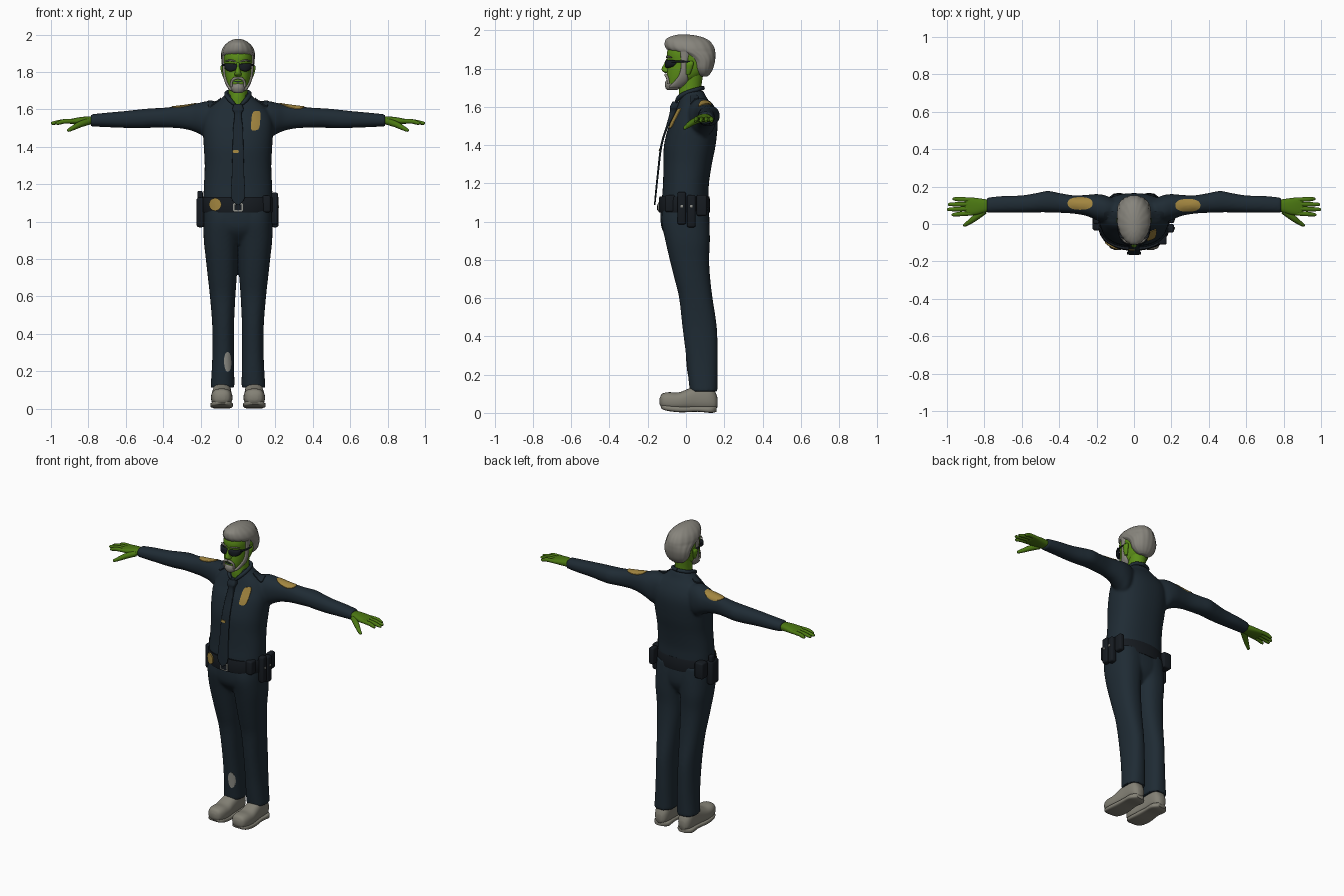
import bpy, bmesh, math
from mathutils import Vector
from mathutils.bvhtree import BVHTree


def mat(name, rgb):
    m = bpy.data.materials.new(name)
    m.diffuse_color = (*rgb, 1)
    return m


NAVY = mat("navy cloth", (0.0135, 0.024, 0.034))
TIE = mat("dark tie cloth", (0.011, 0.019, 0.027))
BLACK = mat("black leather", (0.008, 0.011, 0.015))
SKIN = mat("green skin", (0.105, 0.27, 0.009))
HAND = mat("dark green skin", (0.07, 0.185, 0.006))
HAIR = mat("grey hair", (0.245, 0.235, 0.205))
SHOE = mat("grey shoe", (0.23, 0.22, 0.18))
GOLD = mat("gold", (0.36, 0.235, 0.05))
STEEL = mat("steel", (0.29, 0.29, 0.26))


def finish(name, bm, material):
    bmesh.ops.recalc_face_normals(bm, faces=bm.faces)
    me = bpy.data.meshes.new(name)
    bm.to_mesh(me)
    bm.free()
    me.materials.append(material)
    ob = bpy.data.objects.new(name, me)
    bpy.context.collection.objects.link(ob)
    return ob


def skin_rings(name, rings, material):
    bm = bmesh.new()
    vs = [[bm.verts.new(p) for p in r] for r in rings]
    n = len(vs[0])
    for a, b in zip(vs, vs[1:]):
        for i in range(n):
            bm.faces.new((a[i], a[(i + 1) % n], b[(i + 1) % n], b[i]))
    bm.faces.new(vs[0])
    bm.faces.new(vs[-1])
    return finish(name, bm, material)


def smooth_path(st, steps):
    """Catmull-Rom interpolation through the stations."""
    out = []
    for i in range(len(st) - 1):
        p0, p1, p2, p3 = st[max(i - 1, 0)], st[i], st[i + 1], st[min(i + 2, len(st) - 1)]
        for k in range(steps):
            t = k / steps
            out.append([0.5 * (2 * b + (c - a) * t + (2 * a - 5 * b + 4 * c - d) * t * t
                               + (3 * b - a - 3 * c + d) * t ** 3)
                        for a, b, c, d in zip(p0, p1, p2, p3)])
    return out + [list(st[-1])]


def loft(name, material, st, axis="z", power=2.2, sides=32, steps=4, s=1, ridge=0):
    """Stations: (t, a0, a1, b0, b1) extents, or (z, half_x, y0, y1)."""
    st = [(q[0], -q[1], q[1], q[2], q[3]) if len(q) == 4 else q for q in st]
    rings = []
    for t, a0, a1, b0, b1 in smooth_path(st, steps):
        ring = []
        for i in range(sides):
            w = 2 * math.pi * i / sides
            c, d = math.cos(w), math.sin(w)
            k = 1 - ridge * (i % 4 == 0)
            a = (a0 + a1) / 2 + k * (a1 - a0) / 2 * math.copysign(abs(c) ** (2 / power), c)
            b = (b0 + b1) / 2 + k * (b1 - b0) / 2 * math.copysign(abs(d) ** (2 / power), d)
            x, y, z = {"z": (a, b, t), "x": (t, a, b), "y": (a, t, b)}[axis]
            ring.append((s * x, y, z))
        rings.append(ring)
    return skin_rings(name, rings, material)


def tube(name, material, pts, s=1, sides=12, steps=4):
    """Round limb through (x, y, z, radius) points."""
    pts = smooth_path(pts, steps)
    rings = []
    for i, p in enumerate(pts):
        d = Vector(pts[min(i + 1, len(pts) - 1)][:3]) - Vector(pts[max(i - 1, 0)][:3])
        u = d.orthogonal().normalized() if i == 0 else (u - d * u.dot(d) / d.dot(d)).normalized()
        v = d.normalized().cross(u)
        ring = [Vector(p[:3]) + p[3] * (u * math.cos(2 * math.pi * k / sides) + v * math.sin(2 * math.pi * k / sides))
                for k in range(sides)]
        rings.append([(s * q.x, q.y, q.z) for q in ring])
    return skin_rings(name, rings, material)


def fuse(name, obs, material):
    """Blend overlapping parts into one smooth garment."""
    bm = bmesh.new()
    for o in obs:
        bm.from_mesh(o.data)
        bpy.data.objects.remove(o)
    ob = finish(name, bm, material)
    r = ob.modifiers.new("blend", "REMESH")
    r.mode, r.voxel_size = "VOXEL", 0.008
    sm = ob.modifiers.new("soften", "SMOOTH")
    sm.iterations, sm.factor = 6, 0.5
    me = bpy.data.meshes.new_from_object(ob.evaluated_get(bpy.context.evaluated_depsgraph_get()))
    ob.modifiers.clear()
    ob.data = me
    if not me.materials:
        me.materials.append(material)
    return ob


def plate(name, material, target, c, u, v, ray, power=2, lift=0.004):
    """Thin patch draped on a target: centre c, half axes u and v, cast along ray."""
    me = target.data
    tree = BVHTree.FromPolygons([p.co for p in me.vertices], [p.vertices[:] for p in me.polygons])
    c, u, v, ray = Vector(c), Vector(u), Vector(v), Vector(ray)
    rings = []
    for r, h in ((0.02, lift), (0.35, lift), (0.7, lift), (1, lift), (1.0, -0.002)):
        ring = []
        for i in range(32):
            w = math.pi * i / 16
            a, b = [math.copysign(abs(f) ** (2 / power), f) * r for f in (math.cos(w), math.sin(w))]
            ring.append(tree.ray_cast(c + u * a + v * b, ray)[0] - ray * h)
        rings.append(ring)
    return skin_rings(name, rings, material)


def box(name, material, lo, hi, bevel=0.01):
    bm = bmesh.new()
    bmesh.ops.create_cube(bm, size=1)
    for p in bm.verts:
        p.co = [(a + b) / 2 + q * (b - a) for a, b, q in zip(lo, hi, p.co)]
    bmesh.ops.bevel(bm, geom=bm.edges[:], offset=bevel, segments=3, profile=0.5, affect="EDGES")
    return finish(name, bm, material)


# Uniform: torso and sleeves blended, hips and legs blended, belt
tops = [loft("torso", NAVY, [
    (1.06, .178, -.125, .115), (1.13, .184, -.125, .118), (1.2, .182, -.12, .12), (1.3, .178, -.118, .135),
    (1.4, .183, -.115, .155), (1.5, .188, -.09, .165), (1.56, .18, -.062, .158), (1.61, .15, -.042, .135),
    (1.65, .1, -.028, .107), (1.685, .062, -.018, .09)], power=2.3, sides=48)]
lows = [loft("hips", NAVY, [(1.1, .18, -.13, .115), (1.0, .184, -.133, .123), (.94, .165, -.115, .115),
                            (.88, .1, -.06, .08)], sides=48)]
for s in (1, -1):
    tops.append(loft("sleeve", NAVY, [
        (.08, .05, .12, 1.5, 1.62), (.15, .01, .152, 1.44, 1.645), (.2, .02, .16, 1.465, 1.637),
        (.25, .042, .156, 1.487, 1.627), (.32, .055, .153, 1.5, 1.618), (.4, .06, .166, 1.502, 1.609),
        (.46, .062, .177, 1.502, 1.606), (.52, .062, .166, 1.499, 1.601), (.6, .06, .153, 1.501, 1.592),
        (.7, .06, .15, 1.505, 1.583), (.788, .059, .141, 1.509, 1.574)], "x", s=s))
    lows.append(loft("leg", NAVY, [
        (1.08, -.03, .18, -.122, .115), (1.0, -.025, .184, -.128, .122), (.9, -.004, .183, -.108, .125),
        (.8, .003, .172, -.085, .121), (.7, .007, .161, -.06, .127), (.6, .014, .15, -.036, .139),
        (.45, .021, .138, -.019, .161), (.3, .021, .137, 0, .166), (.2, .02, .141, .01, .166),
        (.112, .019, .147, .02, .165)], power=2.3, s=s))
shirt = fuse("shirt", tops, NAVY)
trousers = fuse("trousers", lows, NAVY)
belt = loft("belt", BLACK, [(1.05, .184, -.138, .122), (1.056, .19, -.143, .126), (1.125, .19, -.14, .124),
                            (1.13, .184, -.135, .12)], sides=48, steps=2)

# Hands, shoes and side details of the head
for s, side in ((1, "left"), (-1, "right")):
    plate(side + "_sleeve_patch", GOLD, shirt, (s * .288, .105 - s * .005, 1.8), (.067, 0, 0), (0, .034, 0), (0, 0, -1), 2.4)
    plate(side + "_epaulette", TIE, shirt, (s * .125, .045, 1.8), (.035, 0, 0), (0, .022, 0), (0, 0, -1), 5, .007)
    loft(side + "_palm", HAND, [(.76, .072, .128, 1.52, 1.563), (.8, .06, .133, 1.518, 1.563),
                                (.85, .048, .14, 1.52, 1.558), (.89, .046, .142, 1.522, 1.55),
                                (.905, .055, .135, 1.526, 1.545)], "x", 2.6, 24, s=s)
    for i, (x, y, y0) in enumerate(((.975, .05, .057), (1.0, .078, .082), (.995, .105, .106), (.97, .134, .13))):
        tube(f"{side}_finger_{i + 1}", HAND, [(.87, y0, 1.538, .012), (.93, (y + y0) / 2, 1.536, .0125),
             (x - .012, y, 1.527, .0095), (x - .001, y, 1.525, .005)], s)
    tube(side + "_thumb", HAND, [(.80, .07, 1.535, .018), (.845, .036, 1.52, .017), (.88, .01, 1.502, .013),
                                 (.905, -.006, 1.489, .009), (.911, -.01, 1.486, .004)], s)
    loft(side + "_shoe", SHOE, [
        (-.138, .07, .105, .045, .075), (-.125, .045, .13, .025, .1), (-.09, .032, .142, .014, .108),
        (-.04, .03, .144, .012, .107), (.01, .034, .14, .012, .125), (.06, .036, .135, .01, .145),
        (.12, .038, .132, .01, .145), (.15, .048, .122, .015, .115), (.164, .065, .105, .03, .08)],
        "y", 2.5, s=s)
    loft(side + "_sole", SHOE, [(-.13, .06, .115, .024, .045), (-.105, .034, .141, .012, .04), (-.03, .027, .148, .003, .034),
         (.06, .034, .14, .006, .034), (.13, .032, .14, .0, .034), (.16, .06, .112, .006, .034)], "y", 4, 24, s=s)
    # Collar half
    tube(side + "_collar", NAVY, [(.014, -.052, 1.622, .007), (.042, -.036, 1.65, .012), (.062, .01, 1.677, .011),
                                  (.053, .065, 1.693, .011), (0, .088, 1.698, .011)], s)
    # Ears, sideburns, eyebrows, sunglasses
    loft(side + "_ear", SKIN, [(1.768, .065, .078, .0, .02), (1.79, .065, .087, -.0, .03),
                               (1.825, .07, .094, .0, .04), (1.84, .07, .085, .01, .035)], sides=16, s=s)
    loft(side + "_sideburn", HAIR, [
        (1.89, .068, .086, -.03, .02), (1.82, .062, .083, -.026, .006), (1.77, .054, .078, -.035, .008),
        (1.735, .038, .066, -.06, .008), (1.705, .02, .048, -.09, -.02), (1.698, .02, .035, -.08, -.03)],
        sides=20, s=s)
    tube(side + "_eyebrow", HAIR, [(.012, -.1, 1.855, .003), (.04, -.099, 1.863, .005), (.068, -.075, 1.858, .003)], s, 8)
    loft(side + "_lens", BLACK, [(.006, -.11, -.095, 1.824, 1.84), (.014, -.111, -.09, 1.81, 1.844),
                                 (.04, -.109, -.085, 1.803, 1.845), (.062, -.097, -.06, 1.81, 1.845),
                                 (.072, -.08, -.05, 1.823, 1.844)], "x", 3, 20, s=s)
    tube(side + "_glasses_arm", BLACK, [(.07, -.075, 1.837, .006), (.082, -.04, 1.837, .005), (.085, .02, 1.835, .005)], s, 8)
    tube(side + "_moustache", HAIR, [(.0, -.107, 1.768, .006), (.02, -.105, 1.765, .008), (.034, -.096, 1.748, .007),
                                     (.037, -.092, 1.72, .007)], s, 10)

# Worn hole in the right trouser leg
plate("trouser_hole", STEEL, trousers, (-.055, -.4, .25), (.019, 0, .008), (-.004, 0, .052), (0, 1, 0), 2.2, .003)

# Head, neck and hair
head = loft("head", SKIN, [
    (1.692, .022, -.09, -.04), (1.705, .038, -.1, -.01), (1.74, .058, -.101, .05), (1.78, .07, -.1, .1),
    (1.83, .076, -.095, .125), (1.88, .08, -.1, .13), (1.93, .07, -.085, .11)], power=2.2)
loft("neck", SKIN, [(1.61, .06, -.035, .09), (1.66, .052, -.038, .085), (1.7, .05, -.035, .08),
                    (1.77, .055, -.03, .09)], power=2)
loft("nose", SKIN, [(1.85, .008, -.103, -.07), (1.825, .011, -.115, -.07), (1.8, .016, -.127, -.07),
                    (1.787, .02, -.124, -.07), (1.776, .012, -.108, -.07)], power=2, sides=16)
plate("mouth", TIE, head, (0, -.4, 1.749), (.022, 0, 0), (0, 0, .004), (0, 1, 0), 2, .003)
loft("chin_beard", HAIR, [(1.687, .018, -.098, -.05), (1.697, .034, -.106, -.03), (1.715, .04, -.111, -.02),
                          (1.733, .034, -.107, -.04), (1.738, .025, -.1, -.05)], sides=24)
loft("hair", HAIR, [
    (1.758, .035, .075, .11), (1.772, .058, .055, .126), (1.8, .078, .035, .142), (1.84, .087, .02, .152),
    (1.87, .09, -.025, .154), (1.89, .091, -.085, .153), (1.91, .089, -.108, .148), (1.935, .078, -.112, .133),
    (1.955, .059, -.104, .108), (1.97, .036, -.075, .065), (1.977, .013, -.045, .02)],
    power=2.0, sides=64, ridge=.025)

# Tie, hanging clear of the shirt
tie = loft("tie", TIE, [
    (1.628, .022, -.07, -.03), (1.6, .03, -.084, -.04), (1.572, .019, -.085, -.05), (1.5, .026, -.104, -.09),
    (1.4, .029, -.134, -.123), (1.25, .033, -.152, -.142), (1.13, .037, -.164, -.155), (1.088, .004, -.167, -.16)],
    power=4, sides=24)
plate("tie_clip", GOLD, tie, (-.012, -.4, 1.375), (.017, 0, 0), (0, 0, .007), (0, 1, 0), 5)

# Badges and buckle
plate("chest_badge", GOLD, shirt, (.095, -.4, 1.54), (.024, 0, .003), (.004, 0, .052), (0, 1, 0), 4)
plate("belt_badge", GOLD, belt, (-.122, -.4, 1.092), (.033, 0, 0), (0, 0, .034), (0, 1, 0), 2, .009)
plate("belt_buckle", STEEL, belt, (0, -.4, 1.077), (.026, 0, 0), (0, 0, .023), (0, 1, 0), 6, .005)
plate("buckle_centre", BLACK, belt, (0, -.4, 1.077), (.019, 0, 0), (0, 0, .016), (0, 1, 0), 6, .008)

# Holster on the right hip, pouches on the left hip
box("holster", BLACK, (-.222, -.035, .97), (-.178, .045, 1.13), .015)
box("pistol_grip", BLACK, (-.217, .0, 1.11), (-.188, .04, 1.165), .01)
box("right_rear_pouch", BLACK, (-.2, .055, 1.03), (-.14, .115, 1.135))
for i, (x0, x1, y0, y1, z0, z1) in enumerate((
        (.178, .215, -.045, .0, .985, 1.155), (.178, .216, .005, .05, .97, 1.14), (.165, .2, .055, .11, 1.03, 1.14),
        (.13, .175, -.11, -.055, 1.05, 1.14))):
    box(f"left_pouch_{i + 1}", BLACK, (x0, y0, z0), (x1, y1, z1), .011)
for i, y in enumerate((-.022, .028)):
    box(f"pouch_stud_{i + 1}", STEEL, (.209, y - .007, 1.073), (.219, y + .007, 1.087), .003)

# Smooth shading with crisp edges
for ob in bpy.data.objects:
    ob.select_set(True)
bpy.context.view_layer.objects.active = head
bpy.ops.object.shade_smooth_by_angle(angle=math.radians(45))
